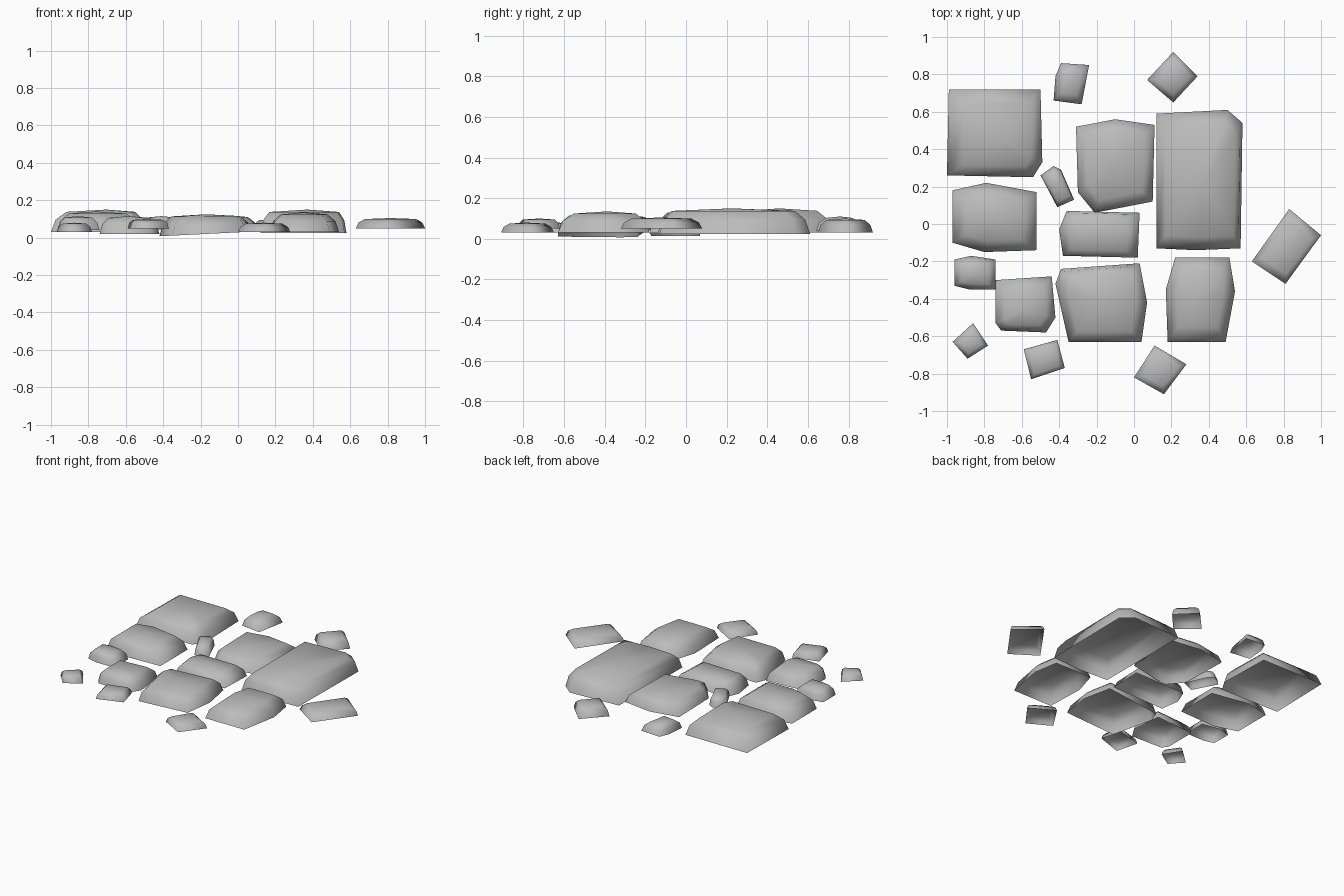
import bpy, bmesh
from mathutils import Vector

cube = bpy.data.objects.get("Cube")
if cube:
    bpy.data.objects.remove(cube, do_unlink=True)

# Single stone colour
stone_mat = bpy.data.materials.new("grey stone")
stone_mat.use_nodes = True
grey = (0.5, 0.5, 0.5, 1)
stone_mat.diffuse_color = grey
stone_mat.node_tree.nodes["Principled BSDF"].inputs["Base Color"].default_value = grey

# Rings of every stone: share of the height, share of the rim inset
RINGS = ((0, 0), (0.55, 0.3), (0.9, 1))


def stone(name, base, top, inset, outline, tilt=0):
    """Worn paving stone: open underneath, steep sides and a slightly domed crown."""
    bm = bmesh.new()
    points = [Vector(p) for p in outline]
    centre = sum(points, Vector((0, 0))) / len(points)
    reach = min((p - centre).length for p in points)
    rings = []
    for rise, share in RINGS:
        scale = 1 - share * inset / reach
        ring = []
        for p in points:
            x, y = centre + (p - centre) * scale
            z = base + (top - base) * rise + tilt * (x - centre.x) * (1 - rise)
            ring.append(bm.verts.new((x, y, z)))
        rings.append(ring)
    crown = bm.verts.new((*centre, top))
    count = len(points)
    for i in range(count):
        j = (i + 1) % count
        for low, high in zip(rings, rings[1:]):
            bm.faces.new((low[i], low[j], high[j], high[i]))
        bm.faces.new((rings[-1][i], rings[-1][j], crown))
    # Outlines run clockwise, so turn the faces outward
    bmesh.ops.reverse_faces(bm, faces=bm.faces)
    for face in bm.faces:
        face.smooth = True
    mesh = bpy.data.meshes.new(name)
    bm.to_mesh(mesh)
    bm.free()
    mesh.materials.append(stone_mat)
    obj = bpy.data.objects.new(name, mesh)
    bpy.context.collection.objects.link(obj)
    return obj


# Large paving stones
stone("back_right_slab", .03, .15, .07,
      [(-.99, .72), (-.5, .72), (-.49, .33), (-.54, .25), (-1, .26)])
stone("long_left_slab", .025, .15, .07,
      [(.12, .59), (.5, .61), (.58, .54), (.57, -.13), (.33, -.14), (.12, -.13)])
stone("back_middle_slab", .03, .12, .06,
      [(-.31, .52), (-.1, .56), (.11, .53), (.1, .12), (-.21, .06), (-.3, .17)])
stone("right_middle_slab", .03, .14, .06,
      [(-.97, .18), (-.79, .22), (-.52, .17), (-.52, -.14), (-.8, -.15), (-.97, -.1)])
stone("front_middle_slab", .02, .125, .06,
      [(-.39, -.24), (.03, -.21), (.07, -.42), (.04, -.63), (-.35, -.63), (-.42, -.32)], .05)
stone("front_left_slab", .03, .135, .06,
      [(.22, -.18), (.51, -.18), (.54, -.36), (.49, -.63), (.18, -.63), (.17, -.35)])

# Medium stones
stone("centre_stone", .02, .11, .05,
      [(-.36, .07), (.03, .06), (.02, -.18), (-.38, -.17), (-.4, -.03)], .04)
stone("front_right_stone", .02, .115, .05,
      [(-.74, -.3), (-.44, -.28), (-.42, -.5), (-.47, -.58), (-.71, -.57), (-.74, -.53)])
stone("right_stone", .04, .115, .03,
      [(-.96, -.19), (-.87, -.17), (-.74, -.19), (-.74, -.35), (-.88, -.35), (-.96, -.33)])
stone("far_left_stone", .05, .105, .05,
      [(.83, .08), (1, -.06), (.81, -.32), (.63, -.2)])

# Small loose stones
stone("front_right_pebble", .03, .08, .03,
      [(-.86, -.53), (-.78, -.65), (-.89, -.72), (-.97, -.63)])
stone("front_pebble", .05, .1, .03,
      [(-.59, -.67), (-.41, -.62), (-.37, -.77), (-.55, -.83)])
stone("front_left_pebble", .03, .08, .04,
      [(.11, -.65), (.28, -.75), (.16, -.91), (0, -.82)])
stone("back_left_pebble", .03, .1, .04,
      [(.21, .92), (.34, .79), (.21, .65), (.07, .77)])
stone("back_pebble", .04, .11, .03,
      [(-.39, .86), (-.24, .85), (-.28, .64), (-.43, .66), (-.42, .79)])
stone("wedge_pebble", .05, .115, .02,
      [(-.43, .31), (-.39, .29), (-.32, .13), (-.41, .09), (-.5, .26)])
